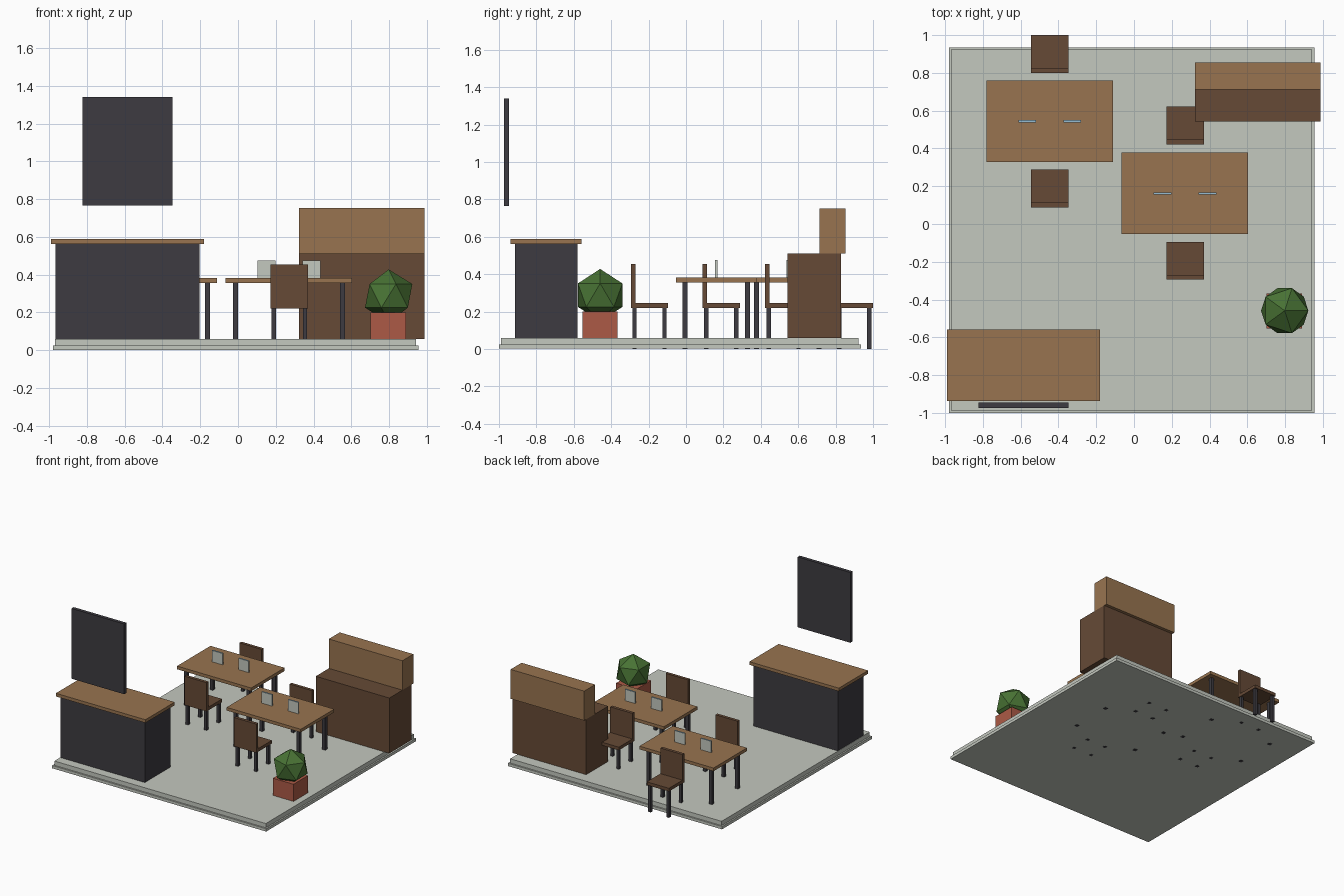
import bpy

cube = bpy.data.objects.get("Cube")
if cube:
    bpy.data.objects.remove(cube, do_unlink=True)


def make_material(name, *srgb):
    col = [((c / 255 + 0.055) / 1.055) ** 2.4 for c in srgb] + [1.0]
    m = bpy.data.materials.new(name)
    m.use_nodes = True
    m.diffuse_color = col
    m.node_tree.nodes["Principled BSDF"].inputs["Base Color"].default_value = col
    return m


FLOOR = make_material("pale stone", 196, 200, 191)
WOOD = make_material("light wood", 152, 116, 80)
BROWN = make_material("dark wood", 102, 74, 54)
DARK = make_material("charcoal", 61, 59, 65)
CLAY = make_material("terracotta", 172, 90, 70)
LEAF = make_material("leaf green", 72, 114, 52)
BLUE = make_material("pale blue", 150, 190, 212)


def box(name, mat, x, y, z):
    """Box from (min, max) ranges on each axis."""
    bpy.ops.mesh.primitive_cube_add(size=1, location=[sum(r) / 2 for r in (x, y, z)])
    ob = bpy.context.object
    ob.name = name
    ob.scale = [r[1] - r[0] for r in (x, y, z)]
    bpy.ops.object.transform_apply(location=False, rotation=False, scale=True)
    ob.data.materials.append(mat)
    return ob


def span(centre, half):
    return (centre - half, centre + half)


def legs(name, cx, cy, dx, dy, half, top):
    for sx in (-1, 1):
        for sy in (-1, 1):
            box(name, DARK, span(cx + sx * dx, half), span(cy + sy * dy, half), (0, top))


def table(cx, cy):
    box("table_top", WOOD, span(cx, 0.335), span(cy, 0.216), (0.357, 0.383))
    legs("table_leg", cx, cy, 0.284, 0.167, 0.0135, 0.357)
    # Upright cards with a pale blue top edge
    for side in (-1, 1):
        card = box("table_card", FLOOR, span(cx + side * 0.119, 0.047),
                   span(cy, 0.006), (0.383, 0.476))
        card.data.materials.append(BLUE)
        for f in card.data.polygons:
            f.material_index = int(f.normal.z > 0.5)


def chair(cx, cy):
    box("chair_seat", BROWN, span(cx, 0.1), span(cy, 0.1), (0.22, 0.246))
    box("chair_back", BROWN, span(cx, 0.1), (cy - 0.1, cy - 0.075), (0.22, 0.455))
    legs("chair_leg", cx, cy, 0.083, 0.08, 0.0115, 0.22)


# Stepped floor
box("floor_base", FLOOR, (-0.98, 0.955), (-1.0, 0.935), (0.002, 0.025))
box("floor_top", FLOOR, (-0.968, 0.943), (-0.988, 0.923), (0.025, 0.06))

# Counter and the board hanging above it
box("counter_body", DARK, (-0.966, -0.203), (-0.913, -0.581), (0.06, 0.562))
box("counter_top", WOOD, (-0.99, -0.181), (-0.937, -0.559), (0.562, 0.588))
box("hanging_board", DARK, (-0.823, -0.347), (-0.974, -0.946), (0.766, 1.34))

# Cabinet in the back corner
box("cabinet_base", BROWN, (0.322, 0.987), (0.544, 0.829), (0.06, 0.512))
box("cabinet_upper", WOOD, (0.322, 0.987), (0.713, 0.854), (0.512, 0.752))

# Tables and chairs
for cx, cy in ((-0.446, 0.544), (0.27, 0.162)):
    table(cx, cy)
for cx, cy in ((-0.446, 0.9), (-0.446, 0.188), (0.272, 0.522), (0.272, -0.195)):
    chair(cx, cy)

# Potted shrub
box("plant_pot", CLAY, span(0.796, 0.093), span(-0.46, 0.093), (0.06, 0.2))
bpy.ops.mesh.primitive_ico_sphere_add(subdivisions=1, radius=0.14, location=(0.798, -0.459, 0.288))
bpy.context.object.name = "plant_foliage"
bpy.context.object.data.materials.append(LEAF)
